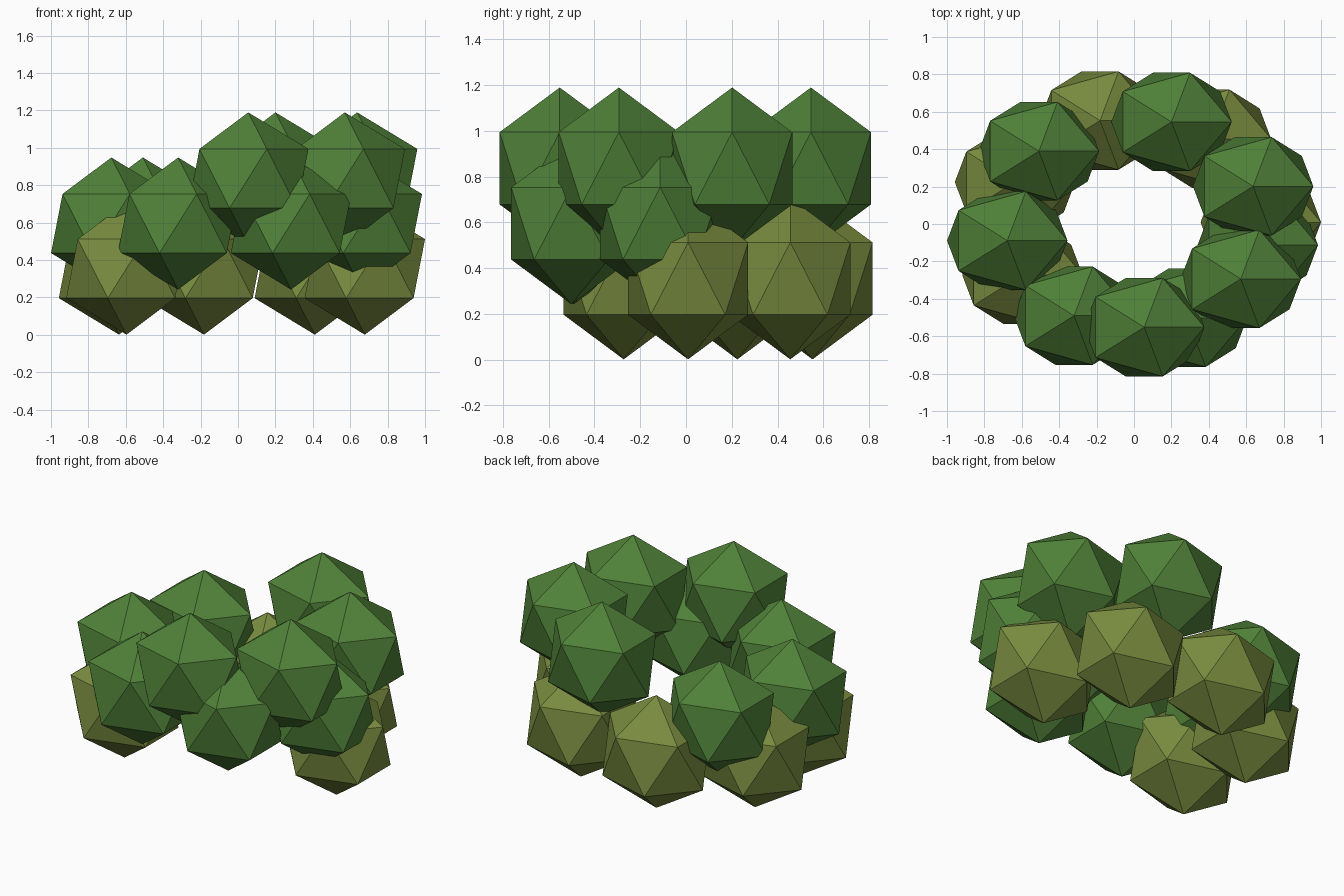
import bpy
from math import sin, cos, radians

if "Cube" in bpy.data.objects:
    bpy.data.objects.remove(bpy.data.objects["Cube"])


def material(name, rgb):
    m = bpy.data.materials.new(name)
    m.diffuse_color = (*rgb, 1)
    m.use_nodes = True
    m.node_tree.nodes["Principled BSDF"].inputs["Base Color"].default_value = m.diffuse_color
    return m


olive = material("olive_leaf", (0.19, 0.26, 0.05))
green = material("green_leaf", (0.08, 0.22, 0.04))

# Wreath of faceted leaf clumps: golden-angle steps, cycling over three heights
for i in range(14):
    a = radians(137.5 * i)
    level = i % 3
    bpy.ops.mesh.primitive_ico_sphere_add(
        subdivisions=1, radius=1,
        location=(0.683 * cos(a) - 0.005, 0.563 * sin(a) + 0.009, 0.354 + 0.241 * level))
    clump = bpy.context.object
    clump.name = f"leaf_clump_{i + 1}"
    clump.scale = (0.36, 0.309, 0.353)
    clump.data.materials.append(olive if level == 0 else green)
